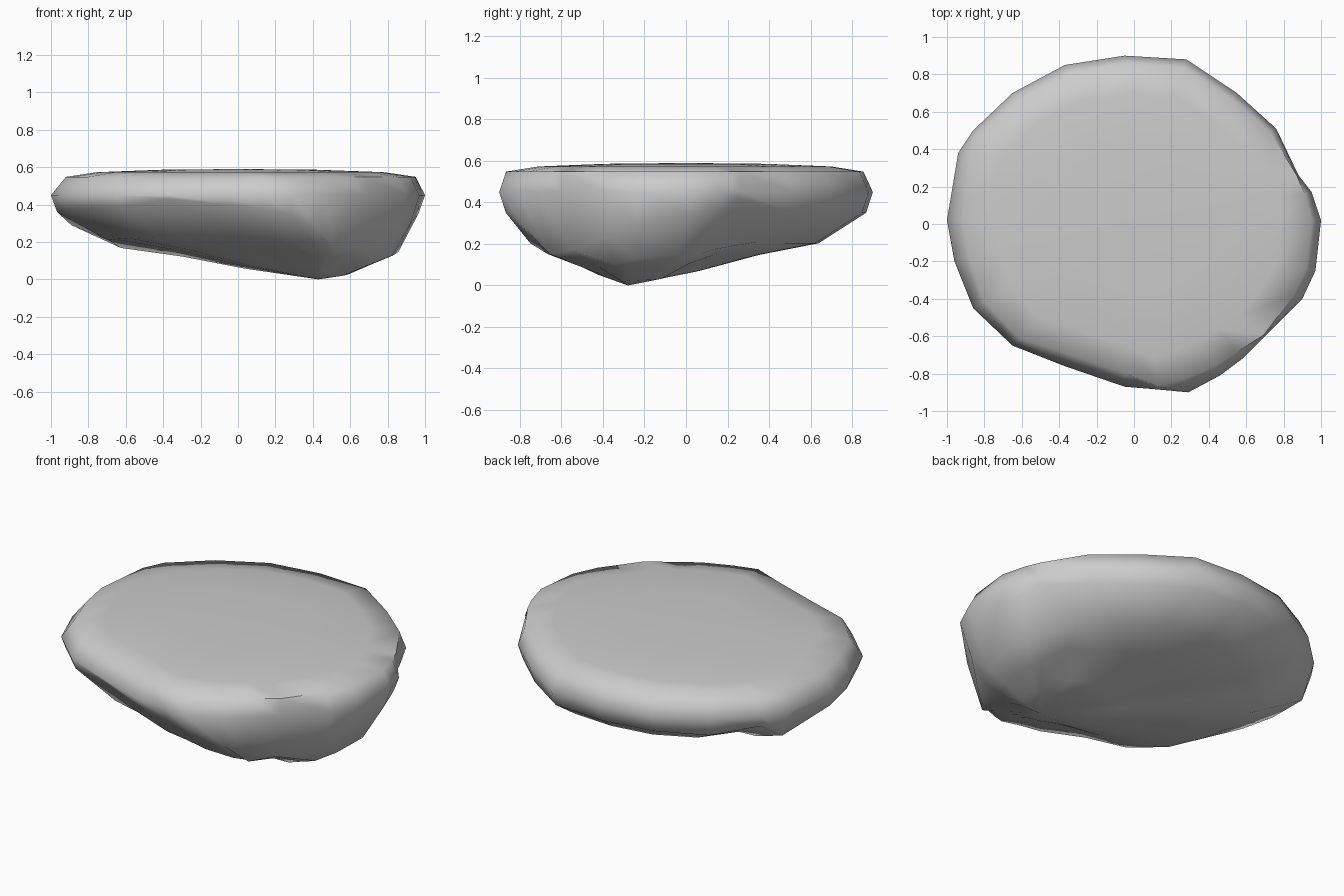
import bpy
import bmesh
from mathutils import Vector

cube = bpy.data.objects.get("Cube")
if cube:
    bpy.data.objects.remove(cube, do_unlink=True)

# Stone material
stone = bpy.data.materials.new("stone grey")
stone.use_nodes = True
grey = (0.6, 0.6, 0.6, 1)
stone.diffuse_color = grey
stone.node_tree.nodes["Principled BSDF"].inputs["Base Color"].default_value = grey

# Plan outline: x, y, height where the steep side turns under, rim scale
outline = [
    (1, .02, .35, .95), (.95, .17, .37, .96), (.88, .26, .42, .99),
    (.76, .51, .36, .96), (.55, .7, .35, .95), (.28, .88, .35, .95),
    (-.05, .9, .35, .95), (-.37, .85, .35, .95), (-.65, .7, .34, .95),
    (-.86, .5, .38, .96), (-.94, .38, .29, .94), (-1, .02, .36, .92),
    (-.96, -.2, .37, .92), (-.86, -.45, .38, .93), (-.65, -.65, .39, .94),
    (-.37, -.76, .43, .92), (-.05, -.87, .4, .92), (.13, -.885, .38, .98),
    (.29, -.9, .35, .92), (.46, -.81, .26, .94), (.58, -.72, .15, .95),
    (.7, -.6, .17, .99), (.9, -.4, .24, .95), (.97, -.25, .3, .95),
]
apex = Vector((.43, -.28, 0))
bm = bmesh.new()


def ring(place):
    return [bm.verts.new(place(*point)) for point in outline]


def on_top(scale, height):
    return ring(lambda x, y, knee, rim: (x * rim * scale, y * rim * scale, height))


def knee_point(x, y, knee, rim):
    scale = .87 + .27 * knee
    return Vector((x * scale, y * scale, knee))


def underside(inward, fraction):
    # Full belly on the right, straight low front corner, tapering elsewhere
    def place(x, y, knee, rim):
        point = knee_point(x, y, knee, rim).lerp(apex, inward)
        if x > .85:
            point.z = knee * fraction ** 1.6
        elif knee > .25:
            point.z = knee * fraction
        return point
    return ring(place)


# Flat top, rounded rim, side and tapering underside
rings = [
    on_top(.45, .586), on_top(.82, .573), on_top(1, .548),
    ring(lambda x, y, knee, rim: (x, y, .45)),
    ring(knee_point),
    underside(.2, .58), underside(.45, .42), underside(.7, .2),
]
count = len(outline)
for upper, lower in zip(rings, rings[1:]):
    for i in range(count):
        j = (i + 1) % count
        bm.faces.new((upper[i], lower[i], lower[j], upper[j]))

# Close both ends with fans
top = bm.verts.new((0, 0, .59))
bottom = bm.verts.new(apex)
for i in range(count):
    j = (i + 1) % count
    bm.faces.new((top, rings[0][i], rings[0][j]))
    bm.faces.new((bottom, rings[-1][j], rings[-1][i]))
bmesh.ops.recalc_face_normals(bm, faces=bm.faces)

mesh = bpy.data.meshes.new("stone_slab")
bm.to_mesh(mesh)
bm.free()
mesh.materials.append(stone)
slab = bpy.data.objects.new("stone_slab", mesh)
bpy.context.collection.objects.link(slab)
bpy.context.view_layer.objects.active = slab
slab.select_set(True)
bpy.ops.object.shade_smooth_by_angle(angle=1.05)
